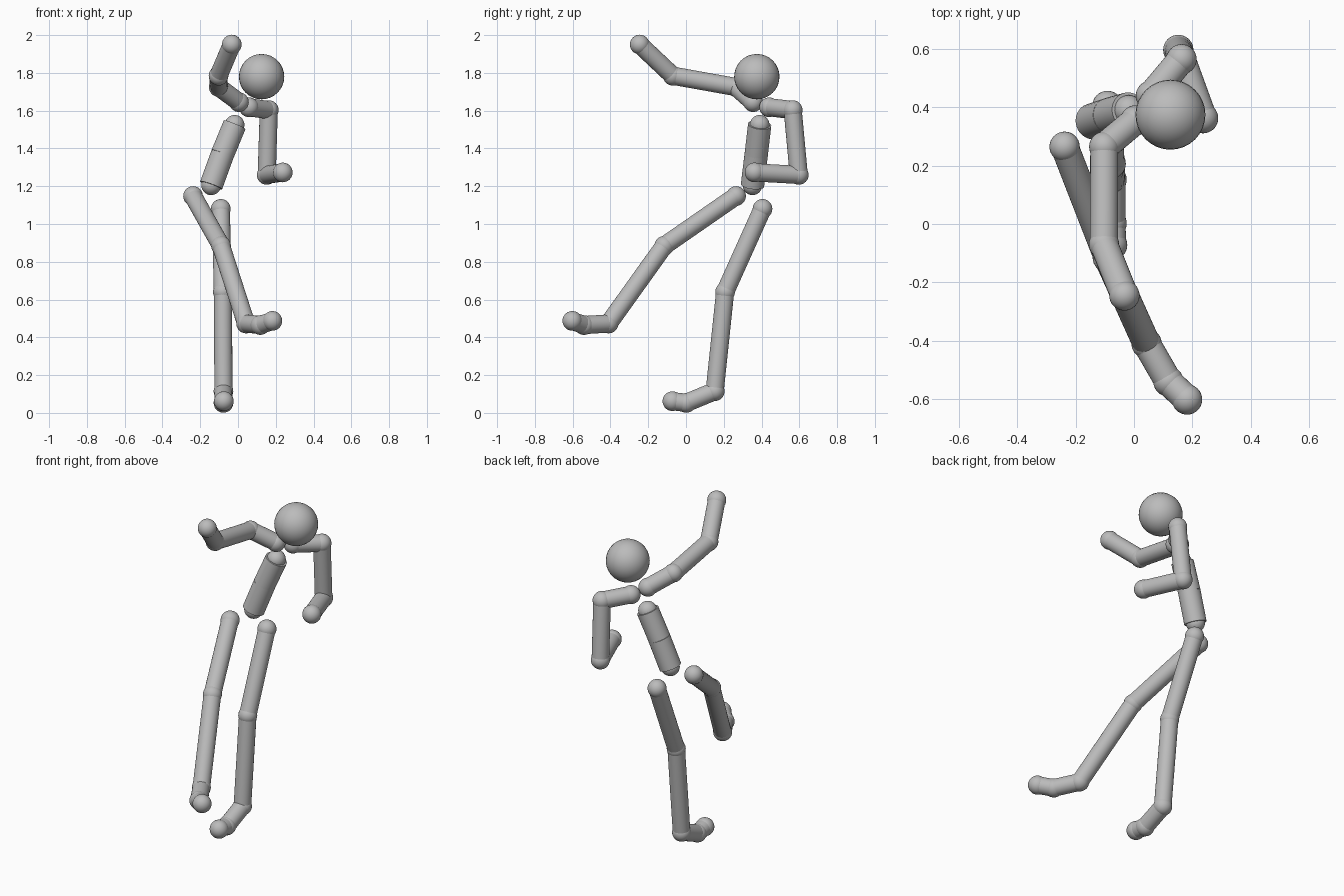
import bpy
from mathutils import Vector

if "Cube" in bpy.data.objects:
    bpy.data.objects.remove(bpy.data.objects["Cube"])

grey = bpy.data.materials.new("neutral grey")
grey.diffuse_color = (0.5, 0.5, 0.5, 1)
grey.use_nodes = True
grey.node_tree.nodes["Principled BSDF"].inputs["Base Color"].default_value = grey.diffuse_color

JOINT_R, LIMB_R = 0.052, 0.048


def finish(name, angle):
    ob = bpy.context.object
    ob.name = name
    ob.data.materials.append(grey)
    bpy.ops.object.shade_smooth_by_angle(angle=angle)
    return ob


def ball(name, centre, r=JOINT_R):
    bpy.ops.mesh.primitive_uv_sphere_add(segments=32, ring_count=16, radius=r, location=centre)
    return finish(name, 0.6)


def tube(name, a, b, r=LIMB_R):
    a, b = Vector(a), Vector(b)
    bpy.ops.mesh.primitive_cylinder_add(vertices=32, radius=r, depth=(b - a).length,
                                        location=(a + b) / 2)
    ob = finish(name, 0.6)
    ob.rotation_mode = 'QUATERNION'
    ob.rotation_quaternion = (b - a).to_track_quat('Z', 'Y')


def chain(side, bones, points, joint_r=JOINT_R, limb_r=LIMB_R):
    """Row of balls linked by tubes."""
    for i, p in enumerate(points):
        ball(f"{side}_joint_{i + 1}", p, joint_r)
    for bone, a, b in zip(bones, points, points[1:]):
        tube(f"{side}_{bone}", a, b, limb_r)


# Head
ball("head", (0.125, 0.375, 1.78), 0.12)

# Torso: two wide tubes with small end balls
chain("torso", ("chest", "abdomen"),
      [(-0.018, 0.39, 1.525), (-0.082, 0.372, 1.37), (-0.142, 0.352, 1.205)], 0.052, 0.062)

# Arms: collar, upper arm, forearm
arm = ("collar", "upper_arm", "forearm")
chain("raised_arm", arm, [(0.005, 0.355, 1.645), (-0.102, 0.265, 1.725),
                          (-0.103, -0.07, 1.785), (-0.033, -0.245, 1.95)])
chain("lowered_arm", arm, [(0.058, 0.44, 1.618), (0.163, 0.565, 1.603),
                           (0.152, 0.597, 1.26), (0.237, 0.363, 1.273)])

# Legs: thigh, shin, foot, toe
leg = ("thigh", "shin", "foot", "toe")
chain("standing_leg", leg, [(-0.091, 0.405, 1.08), (-0.08, 0.207, 0.64),
                            (-0.077, 0.152, 0.115), (-0.077, 0.002, 0.053),
                            (-0.075, -0.072, 0.062)])
chain("lifted_leg", leg, [(-0.238, 0.265, 1.148), (-0.09, -0.115, 0.885),
                          (0.043, -0.41, 0.473), (0.118, -0.54, 0.465),
                          (0.182, -0.602, 0.487)])
